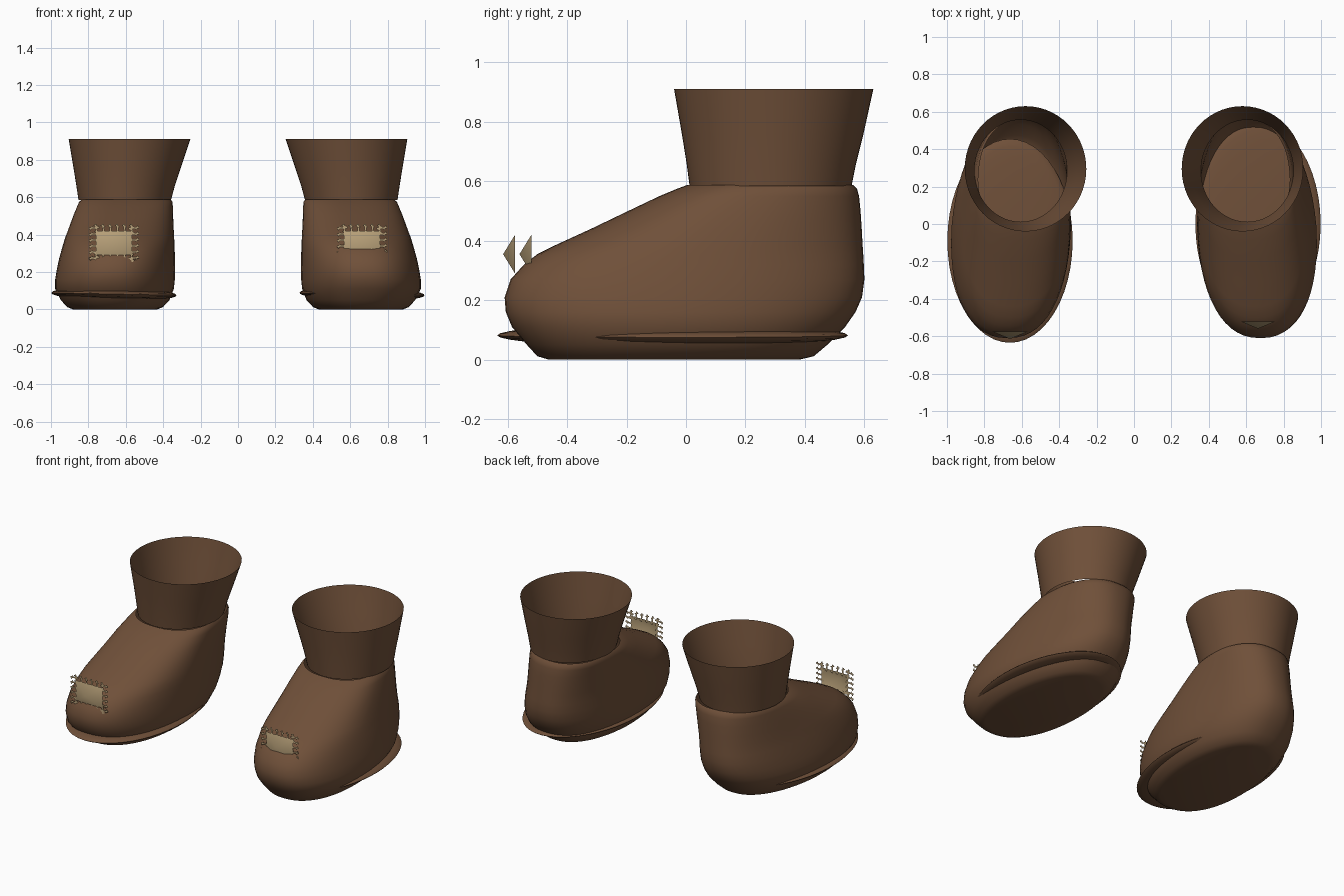
import bpy, bmesh, math
from mathutils import Matrix

cube = bpy.data.objects.get("Cube")
if cube:
    bpy.data.objects.remove(cube)


def material(name, rgb):
    m = bpy.data.materials.new(name)
    m.use_nodes = True
    m.diffuse_color = (*rgb, 1)
    m.node_tree.nodes["Principled BSDF"].inputs["Base Color"].default_value = (*rgb, 1)
    m.node_tree.nodes["Principled BSDF"].inputs["Roughness"].default_value = 0.8
    return m


BROWN = material("brown_leather", (0.16, 0.08, 0.041))
CREAM = material("cream_cloth", (0.50, 0.37, 0.20))
SEGMENTS = 56


def finish(name, bm, mat, smooth=True):
    bmesh.ops.recalc_face_normals(bm, faces=bm.faces)
    mesh = bpy.data.meshes.new(name)
    bm.to_mesh(mesh)
    bm.free()
    mesh.materials.append(mat)
    obj = bpy.data.objects.new(name, mesh)
    bpy.context.collection.objects.link(obj)
    if smooth:
        bpy.ops.object.select_all(action="DESELECT")
        obj.select_set(True)
        bpy.context.view_layer.objects.active = obj
        bpy.ops.object.shade_smooth_by_angle(angle=math.radians(40))
    return obj


def power(v, e):
    return math.copysign(abs(v) ** e, v)


def loft(name, rings, side, cap, square=1.0, lean=0.0, tilt=0.0):
    """Skin oval rings given as (z, back y, front y, inner x, outer x)."""
    bm = bmesh.new()
    loops = []
    for z, y0, y1, x0, x1 in rings:
        loop = []
        for i in range(SEGMENTS):
            a = math.tau * i / SEGMENTS
            c, s = power(math.cos(a), square), power(math.sin(a), square)
            y = (y0 + y1) / 2 + (y1 - y0) / 2 * s
            # the heel is slimmer than the ball of the foot
            half = (x1 - x0) / 2 * (1 - lean * max(0, y))
            x = (x0 + x1) / 2 + half * c - lean * 0.2 * y
            loop.append(bm.verts.new((side * x, y, z - tilt * s)))
        loops.append(loop)
    for a, b in zip(loops, loops[1:]):
        for i in range(SEGMENTS):
            j = (i + 1) % SEGMENTS
            bm.faces.new((a[i], a[j], b[j], b[i]))
    if cap:
        bm.faces.new(loops[0])
    return finish(name, bm, BROWN)


FOOT = [
    (0.00, -0.46, 0.38, 0.43, 0.88),
    (0.012, -0.50, 0.43, 0.40, 0.91),
    (0.05, -0.535, 0.475, 0.365, 0.945),
    (0.11, -0.585, 0.535, 0.342, 0.975),
    (0.16, -0.606, 0.57, 0.337, 0.975),
    (0.21, -0.61, 0.592, 0.336, 0.967),
    (0.27, -0.59, 0.60, 0.337, 0.955),
    (0.32, -0.545, 0.598, 0.338, 0.942),
    (0.355, -0.50, 0.596, 0.339, 0.933),
    (0.385, -0.44, 0.594, 0.340, 0.925),
    (0.44, -0.32, 0.591, 0.342, 0.91),
    (0.50, -0.195, 0.587, 0.344, 0.895),
    (0.55, -0.09, 0.582, 0.345, 0.88),
    (0.575, -0.03, 0.575, 0.347, 0.872),
    (0.588, 0.005, 0.562, 0.357, 0.856),
]
CUFF = [
    (0.585, 0.012, 0.557, 0.358, 0.853),
    (0.66, 0.002, 0.572, 0.338, 0.864),
    (0.76, -0.014, 0.597, 0.305, 0.880),
    (0.91, -0.040, 0.630, 0.255, 0.905),
]


def welt(name, centre, size, roll):
    # flattened disc whose rim pokes out around the sole
    bm = bmesh.new()
    bmesh.ops.create_uvsphere(bm, u_segments=48, v_segments=16, radius=1)
    bmesh.ops.transform(bm, verts=bm.verts, matrix=Matrix.Translation(centre)
                        @ Matrix.Rotation(roll, 4, "Y") @ Matrix.Diagonal((*size, 1)))
    finish(name, bm, BROWN)


def patch(name, cx, y, cz=0.355, w=0.095, h=0.065):
    # shallow cloth panel pushed forward at its middle
    bm = bmesh.new()
    tip = bm.verts.new((cx, y - 0.04, cz))
    corners = [bm.verts.new((cx + sx * w, y, cz + sz * h))
               for sx, sz in ((-1, -1), (1, -1), (1, 1), (-1, 1))]
    for i in range(4):
        bm.faces.new((corners[i], corners[(i + 1) % 4], tip))
    finish(name, bm, CREAM)


def stitches(name, cx, y, cz=0.355):
    # flat thread strips around the panel, each with small cross ticks
    bm = bmesh.new()

    def strip(x, z, length, angle, width=0.010):
        c, s = math.cos(angle), math.sin(angle)
        pts = [(-length, -width), (length, -width), (length, width), (-length, width)]
        bm.faces.new([bm.verts.new((x + (u * c - v * s) / 2, y, z + (u * s + v * c) / 2))
                      for u, v in pts])

    def stitch(x, z, angle):
        strip(x, z, 0.056, angle)
        for k in (-1, 1):
            strip(x + k * 0.016 * math.cos(angle), z + k * 0.016 * math.sin(angle),
                  0.026, angle + 1.1, 0.006)

    for i in range(6):
        t = i / 2.5 - 1
        for k in (-1, 1):
            stitch(cx + t * 0.095, cz + k * 0.074, math.pi / 2 + 0.12)
            stitch(cx + k * 0.106, cz + t * 0.080, 0.08)
    finish(name, bm, CREAM, smooth=False)


for label, side, patch_y, welt_y in (("left", 1, -0.52, 0.0), ("right", -1, -0.575, -0.09)):
    loft(label + "_foot", FOOT, side, True, square=0.86, lean=0.2)
    loft(label + "_cuff", CUFF, side, False)
    welt(label + "_welt", (side * 0.663, welt_y, 0.082), (0.335, 0.545, 0.037), 0.02)
    patch(label + "_patch", side * 0.663, patch_y)
    stitches(label + "_stitches", side * 0.663, patch_y)
